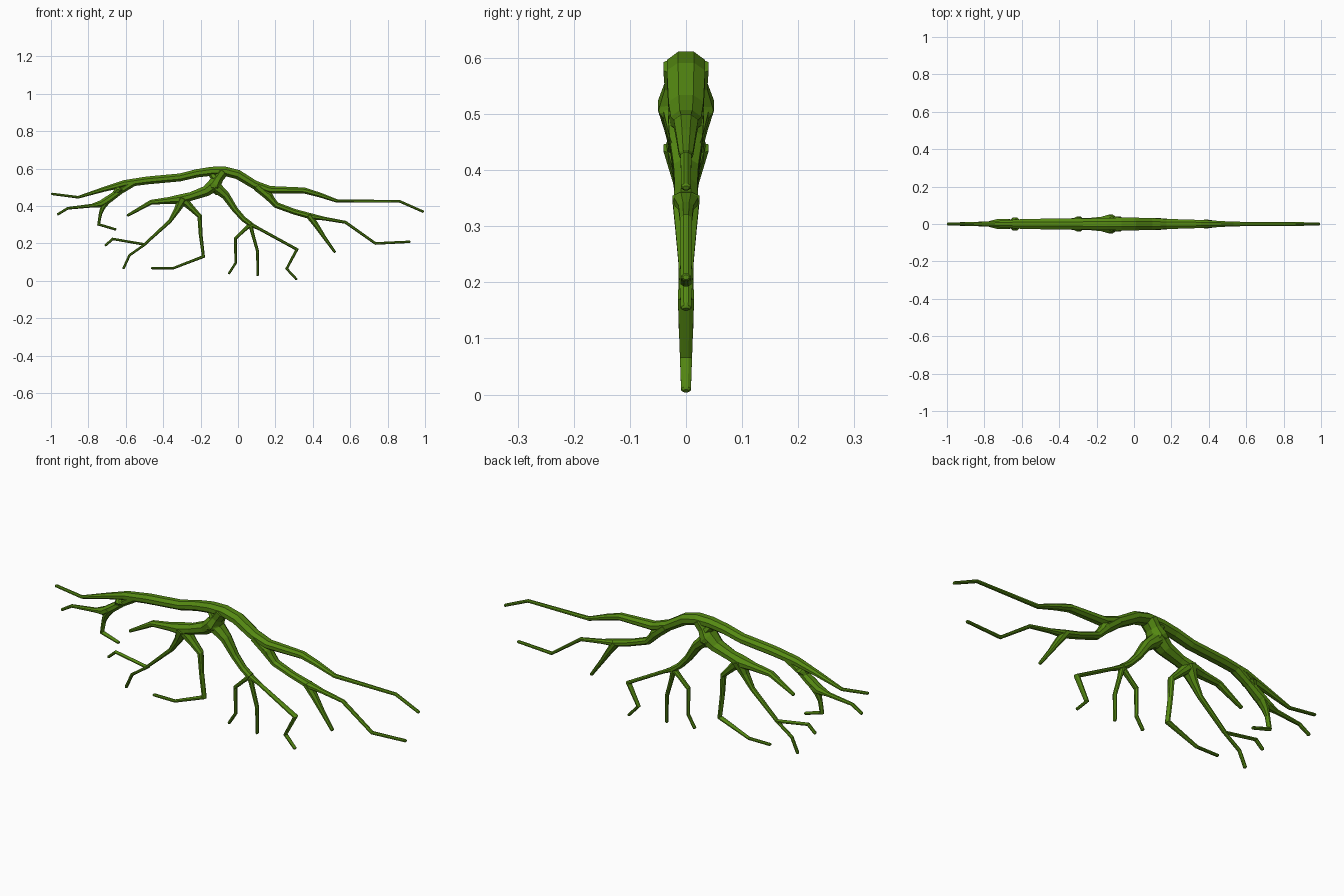
import bpy, bmesh, math
from mathutils import Vector

SIDES = 8
DEPTH = 1.35   # tubes are a little deeper than they are thick

mat = bpy.data.materials.new("vine_green")
mat.diffuse_color = (0.09, 0.25, 0.006, 1)


def branch(name, pts):
    """Tapered eight-sided tube through (x, z, radius) points in the y = 0 plane."""
    P = [Vector((x, 0, z)) for x, z, r in pts]
    R = [p[2] for p in pts]
    bm = bmesh.new()
    rings = []

    def ring(c, side, r):
        out = []
        for k in range(SIDES):
            a = 2 * math.pi * (k + 0.5) / SIDES
            out.append(bm.verts.new(c + side * (r * math.cos(a) / 0.924)
                                    + Vector((0, r * DEPTH * math.sin(a) / 0.924, 0))))
        rings.append(out)

    n = len(P)
    for i in range(n):
        d0 = (P[i] - P[max(i - 1, 0)]).normalized()
        d1 = (P[min(i + 1, n - 1)] - P[i]).normalized()
        d = (d0 + d1).normalized()
        side = Vector((-d.z, 0, d.x))
        miter = 1 if i in (0, n - 1) else 1 / max(0.75, d.dot(d1))
        if i == 0:
            ring(P[i] - d * 0.004, side, R[i] * 0.6)
        ring(P[i], side, R[i] * miter)
        if i == n - 1:
            ring(P[i] + d * 0.004, side, R[i] * 0.6)
    for a, b in zip(rings, rings[1:]):
        for k in range(SIDES):
            j = (k + 1) % SIDES
            bm.faces.new((a[k], a[j], b[j], b[k]))
    bm.faces.new(rings[0][::-1])
    bm.faces.new(rings[-1])
    bmesh.ops.recalc_face_normals(bm, faces=bm.faces)
    me = bpy.data.meshes.new(name)
    bm.to_mesh(me)
    bm.free()
    me.materials.append(mat)
    ob = bpy.data.objects.new(name, me)
    bpy.context.collection.objects.link(ob)


T = 0.0065  # twig radius

# Long arching stem
branch("main_stem", [
    (-.995, .465, T), (-.855, .447, .007), (-.715, .49, .013), (-.605, .52, .019),
    (-.485, .537, .021), (-.31, .553, .021), (-.22, .575, .022), (-.14, .586, .024),
    (-.07, .586, .025), (0, .568, .025), (.09, .513, .023), (.17, .487, .02),
    (.355, .483, .016), (.435, .46, .013), (.53, .427, .009), (.865, .425, .007),
    (.99, .37, T)])

# Left fork
branch("left_fork", [(-.56, .525, .02), (-.63, .48, .017), (-.69, .437, .02), (-.73, .412, .019),
                     (-.78, .402, .01), (-.91, .388, .007), (-.963, .356, T)])
branch("left_fork_twig", [(-.70, .43, .02), (-.722, .395, .014), (-.735, .36, .009),
                          (-.745, .302, .007), (-.655, .275, T)])

# Central trunk hanging from the crown
branch("center_trunk", [(-.08, .585, .03), (-.105, .55, .028), (-.125, .515, .036),
                        (-.17, .48, .028), (-.25, .452, .023), (-.305, .437, .026),
                        (-.37, .43, .018), (-.465, .42, .013), (-.59, .35, .007)])
branch("center_left_root", [(-.295, .44, .03), (-.325, .38, .017), (-.365, .318, .01),
                            (-.50, .195, .007), (-.67, .224, T), (-.708, .19, T)])
branch("center_left_twig", [(-.49, .2, T), (-.58, .137, T), (-.612, .067, T)])
branch("center_middle_root", [(-.30, .44, .026), (-.25, .39, .017), (-.205, .345, .012),
                              (-.20, .25, .01), (-.185, .13, .008), (-.345, .068, T),
                              (-.46, .068, T)])

# Central root going down to the right, with three twigs
branch("center_right_root", [(-.14, .52, .034), (-.065, .455, .022), (-.015, .38, .016),
                             (.03, .33, .014), (.068, .302, .014)])
branch("lower_left_twig", [(.068, .302, .012), (.03, .268, .009), (-.013, .227, .008),
                           (-.013, .095, T), (-.048, .04, T)])
branch("lower_middle_twig", [(.065, .305, .012), (.08, .245, .009), (.105, .157, .008),
                             (.105, .03, T)])
branch("lower_right_twig", [(.065, .303, .012), (.12, .275, .008), (.315, .168, .008),
                            (.26, .065, T), (.312, .009, T)])

# Right fork
branch("right_fork", [(.10, .505, .024), (.16, .455, .022), (.205, .405, .016), (.30, .37, .015),
                      (.39, .345, .016), (.46, .333, .01), (.575, .313, .008),
                      (.735, .2, .007), (.918, .209, T)])
branch("right_fork_twig", [(.38, .35, .018), (.42, .295, .014), (.46, .235, .01),
                           (.517, .155, .007)])

# Webs that thicken the main junctions
branch("crown_web", [(-.15, .58, .015), (-.115, .545, .024), (-.125, .50, .034), (-.11, .465, .012)])
branch("left_web", [(-.65, .505, .012), (-.635, .487, .02), (-.66, .465, .014)])
branch("right_web", [(.11, .495, .018), (.165, .455, .022), (.195, .42, .012)])
